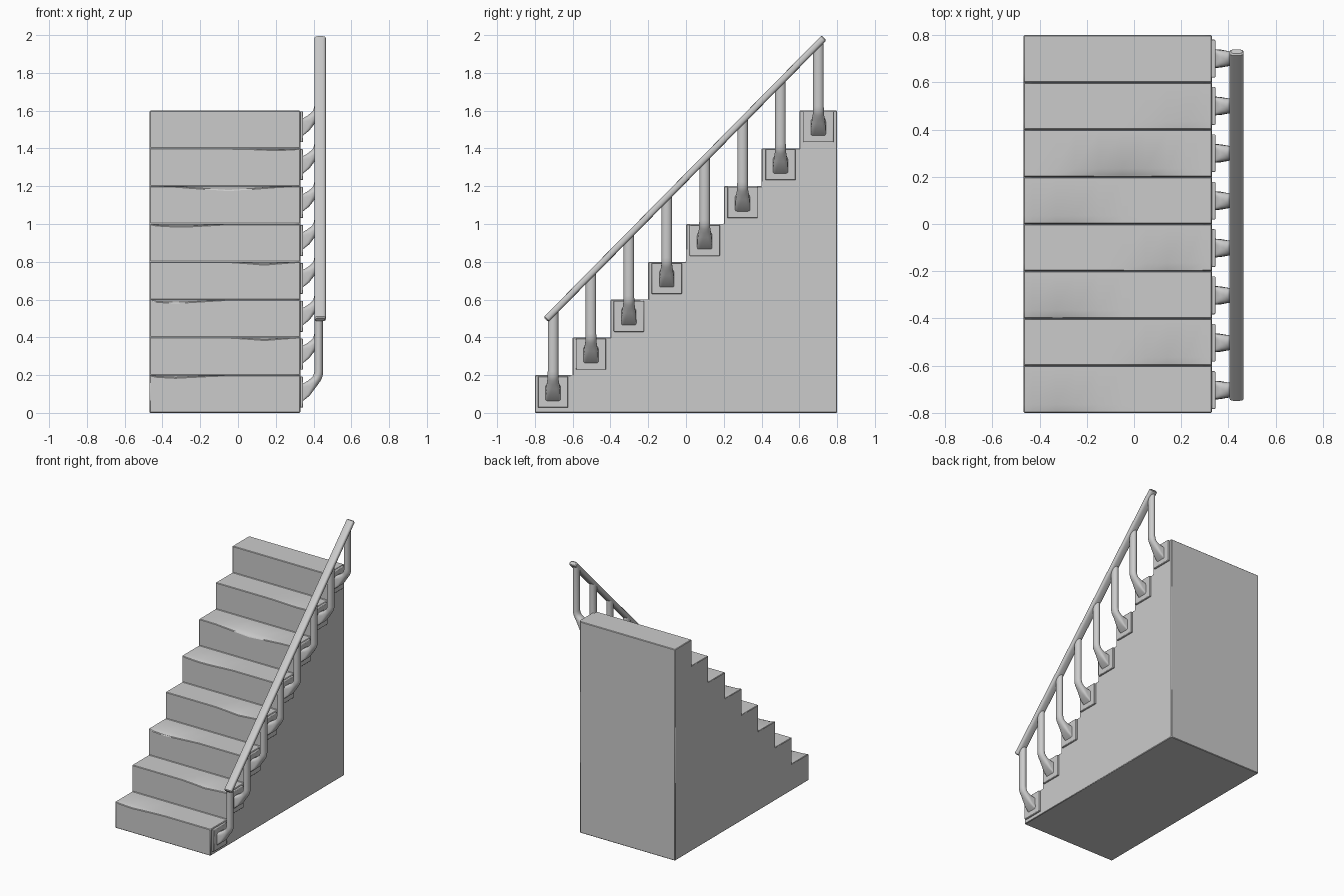
import bpy, bmesh, math
from mathutils import Vector

if "Cube" in bpy.data.objects:
    bpy.data.objects.remove(bpy.data.objects["Cube"])

X0, X1 = -0.468, 0.33      # staircase sides
STEPS, RUN = 8, 0.2


def finish(name, bm, bevel=0.0, segments=2, smooth=True):
    bmesh.ops.recalc_face_normals(bm, faces=bm.faces)
    mesh = bpy.data.meshes.new(name)
    bm.to_mesh(mesh)
    bm.free()
    ob = bpy.data.objects.new(name, mesh)
    bpy.context.collection.objects.link(ob)
    if bevel:
        mod = ob.modifiers.new("soft_edges", 'BEVEL')
        mod.width, mod.segments = bevel, segments
        mod.limit_method, mod.angle_limit = 'ANGLE', math.radians(50)
    if smooth:
        bpy.ops.object.select_all(action='DESELECT')
        ob.select_set(True)
        bpy.context.view_layer.objects.active = ob
        bpy.ops.object.shade_smooth_by_angle(angle=math.radians(35))
    return ob


def loft(bm, rings):
    """Skin closed rings of points and cap both ends."""
    vs = [[bm.verts.new(p) for p in r] for r in rings]
    for a, b in zip(vs, vs[1:]):
        for i in range(len(a)):
            j = (i + 1) % len(a)
            bm.faces.new((a[i], a[j], b[j], b[i]))
    bm.faces.new(vs[0][::-1])
    bm.faces.new(vs[-1])


# staircase: stepped profile lofted across the width, with worn step edges
# (centre, half width, depth) of the wear on each step edge
WEAR = [(-0.33, 0.25, 0.013), (0.14, 0.17, 0.013), (-0.33, 0.28, 0.017), (0.14, 0.17, 0.014),
        (-0.30, 0.25, 0.014), (-0.05, 0.30, 0.022), (0.20, 0.18, 0.008), (0.0, 0.2, 0.0)]


def dip(step, x):
    if x in (X0, X1):
        return 0.0
    c, w, d = WEAR[step]
    return d * max(0.0, 1 - abs(x - c) / w)


def stair_profile(x):
    pts = [(x, 0.8, 0.0), (x, -0.8, 0.0)]
    for i in range(STEPS):
        y, z = -0.8 + RUN * i, RUN * (i + 1)
        pts.append((x, y, z - dip(i, x)))
        pts.append((x, y + 0.035, z))
        pts.append((x, y + RUN, z))
    return pts


bm = bmesh.new()
stations = [X0, -0.43, -0.33, -0.25, -0.15, -0.05, 0.05, 0.14, 0.22, 0.29, X1]
loft(bm, [stair_profile(x) for x in stations])
finish("staircase", bm, bevel=0.004, segments=1)

# handrail line
LOW, HIGH = Vector((0.435, -0.741, 0.494)), Vector((0.435, 0.731, 1.986))
AXIS = (HIGH - LOW).normalized()


def rail_height(y):
    return LOW.z + (y - LOW.y) * AXIS.z / AXIS.y


# handrail: flat rounded bar with softened ends
side, up = Vector((1, 0, 0)), Vector((1, 0, 0)).cross(AXIS)


def rail_ring(p, scale):
    ring = []
    for k in range(24):
        t = 2 * math.pi * k / 24
        c, s = math.cos(t), math.sin(t)
        u = math.copysign(abs(c) ** 0.6, c) * (0.030 - scale)
        v = math.copysign(abs(s) ** 0.7, s) * (0.018 - scale)
        ring.append(p + side * u + up * v)
    return ring


bm = bmesh.new()
loft(bm, [rail_ring(LOW, 0.006), rail_ring(LOW + AXIS * 0.006, 0),
          rail_ring(HIGH - AXIS * 0.006, 0), rail_ring(HIGH, 0.006)])
finish("handrail", bm)


def post_ring(x, y, z, angle, ry, rv, power):
    """Ring facing along an xz direction; a low power makes it square."""
    ring = []
    for k in range(24):
        t = 2 * math.pi * (k + 0.5) / 24
        c, s = math.cos(t), math.sin(t)
        u = math.copysign(abs(c) ** power, c) * ry
        v = math.copysign(abs(s) ** power, s) * rv
        ring.append((x - math.sin(angle) * v, y + u, z + math.cos(angle) * v))
    return ring


# wall plates and bent posts, one pair per step
for i in range(STEPS):
    y, z = -0.704 + 0.2007 * i, 0.11 + 0.2007 * i
    bm = bmesh.new()
    bmesh.ops.create_cube(bm, size=1)
    for v in bm.verts:
        v.co = Vector((0.335 + v.co.x * 0.020, y + v.co.y * 0.160, z + v.co.z * 0.164))
    finish(f"wall_plate_{i + 1}", bm, bevel=0.004)

    # flared square foot blending into a round upright
    bm = bmesh.new()
    rings = [post_ring(0.340, y, z - 0.005, 0.0, 0.040, 0.045, 0.15),
             post_ring(0.360, y, z + 0.012, 0.5, 0.038, 0.037, 0.35),
             post_ring(0.385, y, z + 0.036, 0.75, 0.034, 0.029, 0.7),
             post_ring(0.405, y, z + 0.057, 0.85, 0.031, 0.025, 1)]
    # bend up to vertical
    for a, x, dz in ((1.05, 0.416, 0.071), (1.25, 0.422, 0.083), (1.45, 0.4255, 0.096)):
        rings.append(post_ring(x, y, z + dz, a, 0.029, 0.024, 1))
    rings.append(post_ring(0.427, y, z + 0.110, math.pi / 2, 0.028, 0.023, 1))
    rings.append(post_ring(0.427, y, rail_height(y) - 0.03, math.pi / 2, 0.028, 0.023, 1))
    # top end cut to the slope of the rail
    rings.append([(p[0], p[1], rail_height(p[1])) for p in rings[-1]])
    loft(bm, rings)
    finish(f"post_{i + 1}", bm)
